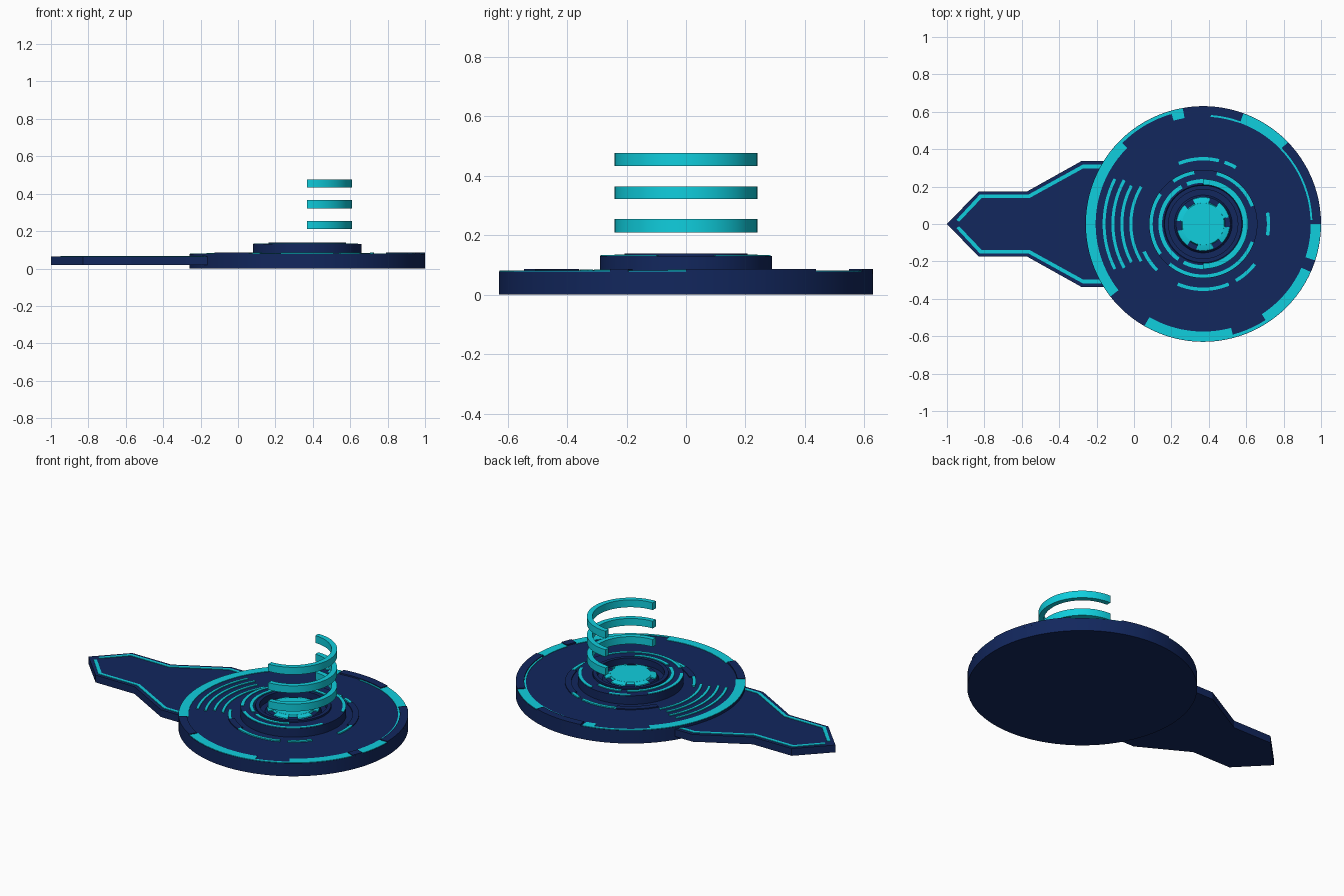
import bpy, bmesh
from math import sin, cos, radians, ceil

if "Cube" in bpy.data.objects:
    bpy.data.objects.remove(bpy.data.objects["Cube"])

CX = 0.37  # disc centre


def material(name, rgb):
    m = bpy.data.materials.new(name)
    m.diffuse_color = (*rgb, 1)
    m.use_nodes = True
    m.node_tree.nodes["Principled BSDF"].inputs["Base Color"].default_value = m.diffuse_color
    return m


NAVY = material("navy", (0.006, 0.02, 0.11))
CYAN = material("cyan", (0.005, 0.62, 0.73))


def finish(name, bm, mat):
    bmesh.ops.recalc_face_normals(bm, faces=bm.faces)
    me = bpy.data.meshes.new(name)
    bm.to_mesh(me)
    bm.free()
    ob = bpy.data.objects.new(name, me)
    me.materials.append(mat)
    bpy.context.collection.objects.link(ob)
    return ob


def add_prism(bm, pts, z0, z1):
    lo = [bm.verts.new((x, y, z0)) for x, y in pts]
    hi = [bm.verts.new((x, y, z1)) for x, y in pts]
    bm.faces.new(lo[::-1])
    bm.faces.new(hi)
    for i in range(len(pts)):
        j = (i + 1) % len(pts)
        bm.faces.new((lo[i], lo[j], hi[j], hi[i]))


def sweep(bm, section, a0, a1, step=4):
    """Sweep a closed (radius, z) section about the disc axis."""
    full = a1 - a0 >= 360
    n = max(2, ceil((a1 - a0) / step))
    rows = []
    for i in range(n if full else n + 1):
        a = radians(a0 + (a1 - a0) * i / n)
        rows.append([bm.verts.new((CX + r * cos(a), r * sin(a), z)) for r, z in section])
    k = len(section)
    for i in range(n):
        p, q = rows[i], rows[(i + 1) % len(rows)]
        for j in range(k):
            bm.faces.new((p[j], q[j], q[(j + 1) % k], p[(j + 1) % k]))
    if not full:
        bm.faces.new(rows[0])
        bm.faces.new(rows[-1][::-1])


def arcs(name, mat, r0, r1, z0, z1, spans):
    bm = bmesh.new()
    for a0, a1 in spans:
        sweep(bm, [(r0, z0), (r1, z0), (r1, z1), (r0, z1)], a0, a1)
    return finish(name, bm, mat)


def disc(name, mat, r_low, r_top, z0, z1):
    bm = bmesh.new()
    bmesh.ops.create_cone(bm, cap_ends=True, segments=96, radius1=r_low, radius2=r_top, depth=z1 - z0)
    bmesh.ops.translate(bm, verts=bm.verts, vec=(CX, 0, (z0 + z1) / 2))
    return finish(name, bm, mat)


ALL = [(0, 360)]

# Main disc and its patterned rim
disc("base_disc", NAVY, 0.63, 0.63, 0, 0.078)
arcs("rim_light", CYAN, 0.575, 0.628, 0.07, 0.081,
     [(-57, -24), (-18, 0), (44, 70), (100, 106), (135, 218), (240, 285)])
arcs("rim_light_thin", CYAN, 0.612, 0.628, 0.07, 0.081, [(106, 135), (285, 303)])
arcs("rim_light_inner", CYAN, 0.574, 0.584, 0.07, 0.081, [(2, 44), (70, 86)])
arcs("rim_blocks", NAVY, 0.584, 0.63, 0.07, 0.086,
     [(0, 44), (70, 99), (218, 240), (-24, -18)])

# Handle with a lit border on both sides
half = [(-0.83, 0.175), (-0.57, 0.175), (-0.28, 0.337), (-0.15, 0.337)]
bm = bmesh.new()
add_prism(bm, [(-1, 0)] + half + [(x, -y) for x, y in half[::-1]], 0.02, 0.064)
finish("handle", bm, NAVY)
outer = [(-0.95, 0.022), (-0.825, 0.157), (-0.565, 0.157), (-0.275, 0.317), (-0.15, 0.317)]
inner = [(-0.935, 0.012), (-0.815, 0.138), (-0.56, 0.138), (-0.27, 0.298), (-0.15, 0.298)]
bm = bmesh.new()
for s in (1, -1):
    for i in range(4):
        add_prism(bm, [(x, s * y) for x, y in (outer[i], outer[i + 1], inner[i + 1], inner[i])],
                  0.055, 0.067)
finish("handle_border_light", bm, CYAN)

# Curved vent lights beside the handle
for i, (r, a) in enumerate([(0.53, 27), (0.483, 29), (0.435, 28), (0.387, 31)]):
    arcs(f"vent_light_{i + 1}", CYAN, r - 0.008, r + 0.008, 0.07, 0.083, [(180 - a, 180 + a)])

# Dashed ring around the hub
arcs("hub_dashes", CYAN, 0.34, 0.358, 0.07, 0.085,
     [(-10, 10), (60, 71), (76, 112), (205, 225), (247, 293), (300, 322)])
arcs("hub_plates", NAVY, 0.325, 0.36, 0.07, 0.084, [(10, 60), (112, 150), (225, 247)])

# Stepped hub with a recessed centre
bm = bmesh.new()
sweep(bm, [(0.15, 0.07), (0.29, 0.07), (0.29, 0.13), (0.21, 0.13), (0.185, 0.1), (0.15, 0.1)], 0, 360)
finish("hub", bm, NAVY)
arcs("hub_outer_light", CYAN, 0.27, 0.288, 0.12, 0.133,
     [(20, 75), (100, 125), (145, 215), (230, 340)])
arcs("hub_inner_light", CYAN, 0.22, 0.24, 0.12, 0.135, [(75, 112), (120, 235), (243, 300)])
arcs("hub_lip", NAVY, 0.185, 0.207, 0.1, 0.138, ALL)

# Centre core with petals
disc("core_base", NAVY, 0.17, 0.145, 0.07, 0.118)
disc("core_light", CYAN, 0.125, 0.112, 0.1, 0.13)
bm = bmesh.new()
for i in range(6):
    a = 15 + i * 60
    sweep(bm, [(0.1, 0.1), (0.15, 0.1), (0.142, 0.122), (0.11, 0.13), (0.1, 0.13)], a, a + 38)
finish("core_petals", bm, CYAN)

# Floating half rings
for i, (z0, z1) in enumerate([(0.21, 0.255), (0.322, 0.365), (0.433, 0.477)]):
    arcs(f"floating_half_ring_{i + 1}", CYAN, 0.21, 0.24, z0, z1, [(-90, 90)])

# Smooth curved walls, keep edges crisp
for ob in bpy.context.collection.objects:
    ob.select_set(True)
    bpy.context.view_layer.objects.active = ob
bpy.ops.object.shade_smooth_by_angle(angle=radians(25))
